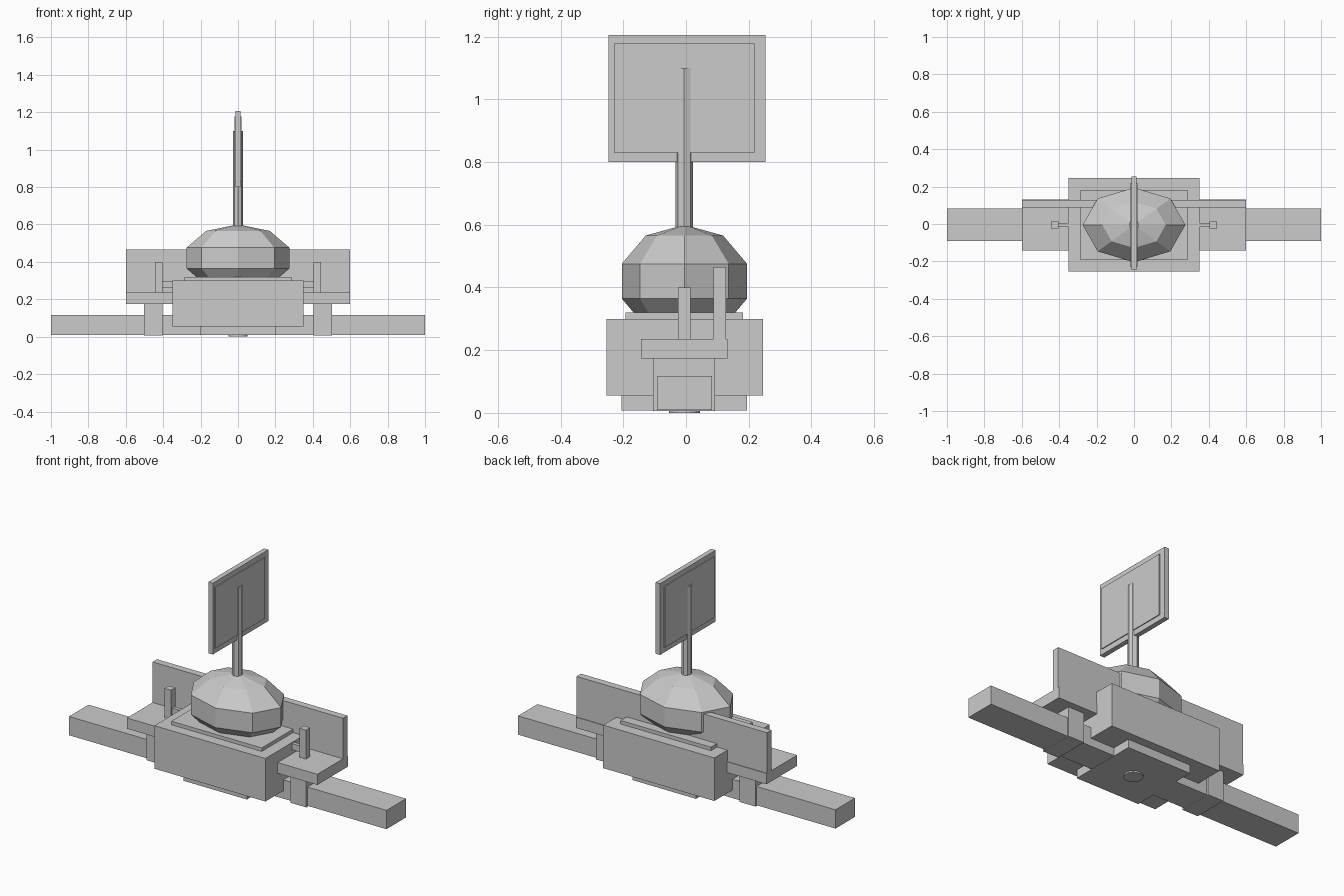
import bpy
from mathutils import Matrix

if "Cube" in bpy.data.objects:
    bpy.data.objects.remove(bpy.data.objects["Cube"])

def box(name, x, y, z):
    """Axis-aligned box from (min, max) pairs."""
    bpy.ops.mesh.primitive_cube_add(size=1)
    o = bpy.context.object
    o.name = name
    c = [(a + b) / 2 for a, b in (x, y, z)]
    s = [b - a for a, b in (x, y, z)]
    o.data.transform(Matrix.Translation(c) @ Matrix.Diagonal((*s, 1)))
    return o

def cylinder(name, sides, r, y, z0, z1):
    bpy.ops.mesh.primitive_cylinder_add(vertices=sides, radius=r, depth=z1 - z0,
                                        location=(0, y, (z0 + z1) / 2))
    bpy.context.object.name = name

# Long base beam, bottom plate and round foot
box("base_beam", (-1, 1), (-.092, .083), (.01, .117))
box("bottom_plate", (-.2, .2), (-.205, .195), (.008, .07))
cylinder("round_foot", 16, .05, -.005, 0, .02)

# Central housing with raised lid
box("housing", (-.35, .35), (-.253, .245), (.055, .3))
box("lid", (-.285, .285), (-.193, .182), (.29, .32))

# Cross shelf and upright back board
box("shelf", (-.6, .6), (-.143, .132), (.174, .235))
box("back_board", (-.6, .6), (.088, .128), (.235, .466))

# Mirrored supports and side levers
for side, s in (("left", -1), ("right", 1)):
    def span(a, b):
        return tuple(sorted((s * a, s * b)))
    box(side + "_support", span(.403, .503), (-.105, .093), (.006, .18))
    box(side + "_lever_bar", span(.33, .42), (-.016, .006), (.26, .295))
    box(side + "_lever", span(.405, .445), (-.025, .014), (.235, .4))

# Faceted dome
bpy.ops.mesh.primitive_uv_sphere_add(segments=8, ring_count=5, radius=1)
dome = bpy.context.object
dome.name = "dome"
dome.data.transform(Matrix.Translation((0, -.005, .42)) @ Matrix.Diagonal((.289, .21, .18, 1)))

# Mast and square sign panel with a raised face
cylinder("mast", 8, .028, -.006, .55, 1.1)
box("panel_frame", (-.014, .014), (-.247, .253), (.8, 1.206))
box("panel_face", (-.019, .019), (-.23, .218), (.83, 1.178))
